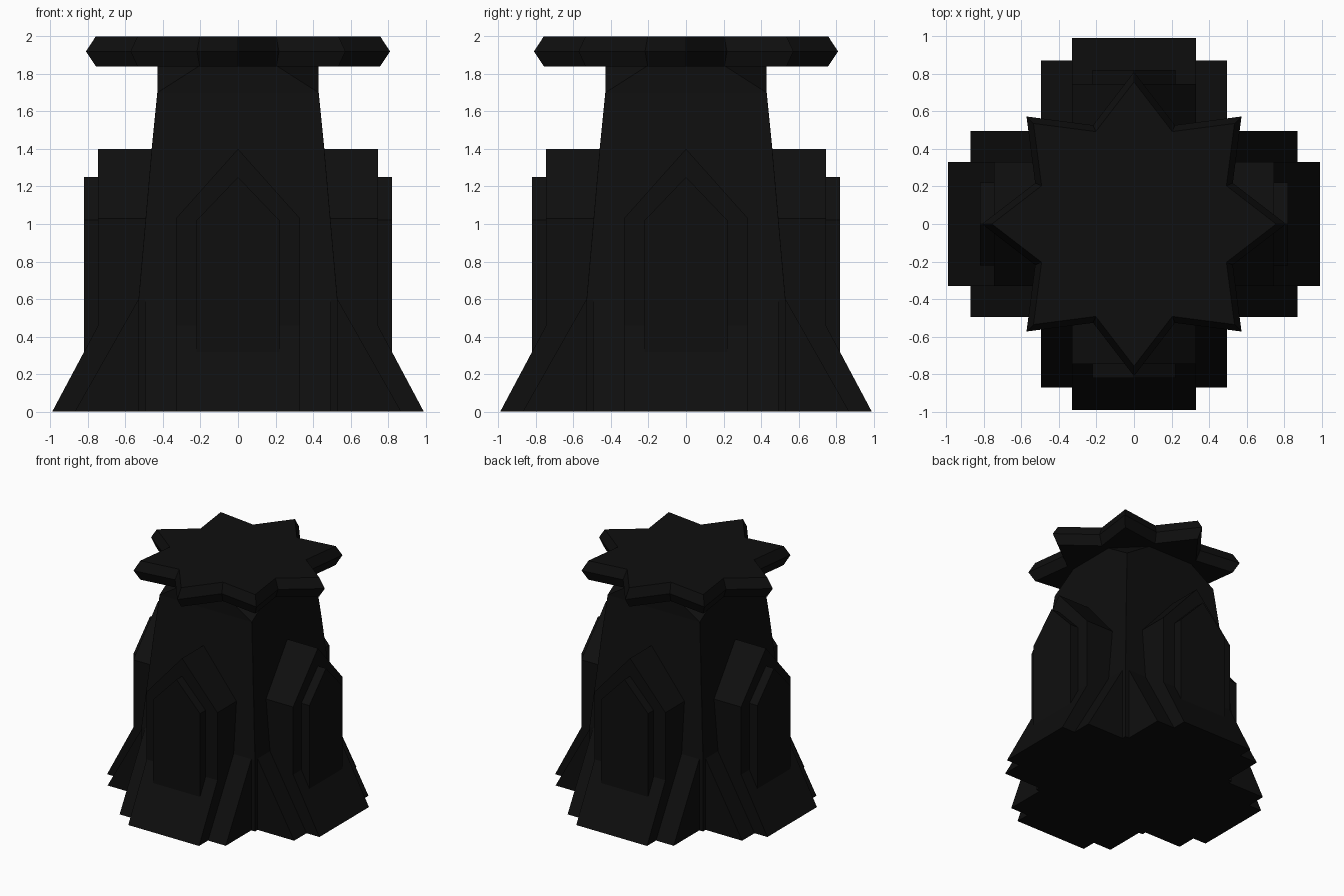
import bpy, bmesh
from math import pi, sin, cos
from mathutils import Matrix

cube = bpy.data.objects.get("Cube")
if cube:
    bpy.data.objects.remove(cube)

black = bpy.data.materials.new("near_black")
black.use_nodes = True
COLOUR = (0.0045, 0.0045, 0.0045, 1)
black.diffuse_color = COLOUR
black.node_tree.nodes["Principled BSDF"].inputs["Base Color"].default_value = COLOUR


def loft(name, rings, angle=0):
    """Solid through matching rings of points, capped at both ends, turned about z."""
    bm = bmesh.new()
    loops = [[bm.verts.new(p) for p in ring] for ring in rings]
    n = len(loops[0])
    for a, b in zip(loops, loops[1:]):
        for i in range(n):
            j = (i + 1) % n
            bm.faces.new((a[i], a[j], b[j], b[i]))
    bm.faces.new(loops[0][::-1])
    bm.faces.new(loops[-1])
    bmesh.ops.recalc_face_normals(bm, faces=bm.faces)
    bm.transform(Matrix.Rotation(angle, 4, "Z"))
    mesh = bpy.data.meshes.new(name)
    bm.to_mesh(mesh)
    bm.free()
    mesh.materials.append(black)
    obj = bpy.data.objects.new(name, mesh)
    bpy.context.collection.objects.link(obj)
    return obj


def chamfered_square(h, c, z):
    """Square of half width h whose corners are cut back by c."""
    k = h - c
    return [(h, -k, z), (h, k, z), (k, h, z), (-k, h, z),
            (-h, k, z), (-h, -k, z), (-k, -h, z), (k, -h, z)]


def star(scale, z):
    """Eight pointed star outline."""
    pts = []
    for i in range(16):
        r = scale * (0.57 if i % 2 else 0.81)
        pts.append((r * cos(i * pi / 8), r * sin(i * pi / 8), z))
    return pts


def arch(name, half, eave, apex, depth, bottom, angle):
    """Pointed arch slab reaching from the core to the given depth."""
    outline = [(-half, bottom), (half, bottom), (half, eave), (0, apex), (-half, eave)]
    loft(name, [[(x, y, z) for x, z in outline] for y in (-0.3, -depth)], angle)


def flare(name, half, top_depth, top, foot, angle):
    """Sloping buttress foot."""
    outline = [(-0.3, 0), (-foot, 0), (-top_depth, top), (-0.3, top)]
    loft(name, [[(x, y, z) for y, z in outline] for x in (-half, half)], angle)


# Tapering square tower, its corners cut away under the cap
loft("tower_body", [chamfered_square(h, c, z) for h, c, z in (
    (0.53, 0.001, 0), (0.53, 0.001, 0.6), (0.46, 0.001, 1.4),
    (0.43, 0.001, 1.7), (0.43, 0.22, 1.84))])

# Star cap with a bevelled rim
loft("star_cap", [star(0.935, 1.84), star(1, 1.92), star(0.935, 2)])

# Layered arches and flared feet on all four sides
for i, side in enumerate(("front", "left", "back", "right")):
    a = i * pi / 2
    arch(side + "_outer_arch", 0.33, 1.03, 1.4, 0.745, 0, a)
    arch(side + "_inner_arch", 0.22, 1.02, 1.25, 0.82, 0.2, a)
    flare(side + "_wide_foot", 0.495, 0.53, 0.6, 0.87, a)
    flare(side + "_narrow_foot", 0.33, 0.745, 0.46, 0.99, a)
